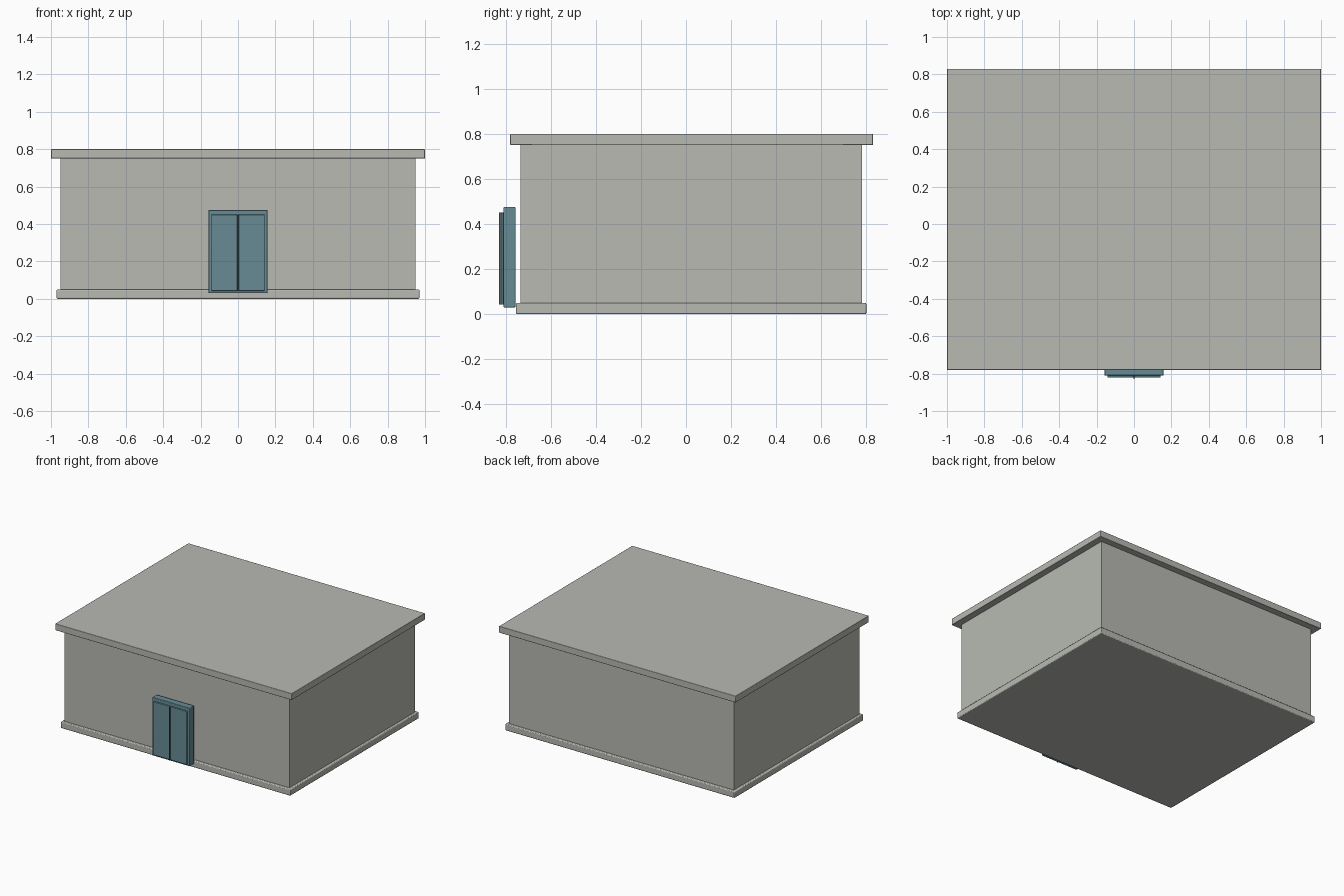
import bpy

cube = bpy.data.objects.get("Cube")
if cube:
    bpy.data.objects.remove(cube, do_unlink=True)


def material(name, rgb):
    mat = bpy.data.materials.new(name)
    mat.use_nodes = True
    color = (*rgb, 1.0)
    mat.diffuse_color = color
    mat.node_tree.nodes["Principled BSDF"].inputs["Base Color"].default_value = color
    return mat


concrete = material("concrete grey", (0.48, 0.49, 0.45))
teal = material("door teal", (0.135, 0.26, 0.30))
dark = material("seam grey", (0.10, 0.11, 0.11))


def box(name, x, y, z, mat, bevel=0.0):
    """Box from (min, max) ranges with an optional edge chamfer."""
    ranges = (x, y, z)
    bpy.ops.mesh.primitive_cube_add(size=1, location=[sum(r) / 2 for r in ranges])
    obj = bpy.context.object
    obj.name = name
    obj.scale = [r[1] - r[0] for r in ranges]
    bpy.ops.object.transform_apply(location=False, rotation=False, scale=True)
    obj.data.materials.append(mat)
    if bevel:
        mod = obj.modifiers.new("edge", "BEVEL")
        mod.width = bevel
        mod.segments = 2
        bpy.ops.object.shade_smooth_by_angle()
    return obj


# Building shell
box("plinth", (-0.97, 0.97), (-0.755, 0.80), (0, 0.05), concrete, 0.006)
box("walls", (-0.95, 0.95), (-0.735, 0.78), (0.05, 0.75), concrete)
box("roof_slab", (-1, 1), (-0.78, 0.83), (0.75, 0.80), concrete, 0.003)

# Entrance: frame, two leaves and the strip between them
box("door_frame", (-0.158, 0.158), (-0.81, -0.757), (0.03, 0.475), teal, 0.004)
for side, x in (("left", (0.003, 0.143)), ("right", (-0.143, -0.003))):
    box(side + "_door_leaf", x, (-0.822, -0.81), (0.042, 0.45), teal, 0.003)
box("door_seam", (-0.004, 0.004), (-0.83, -0.81), (0.042, 0.45), dark)
